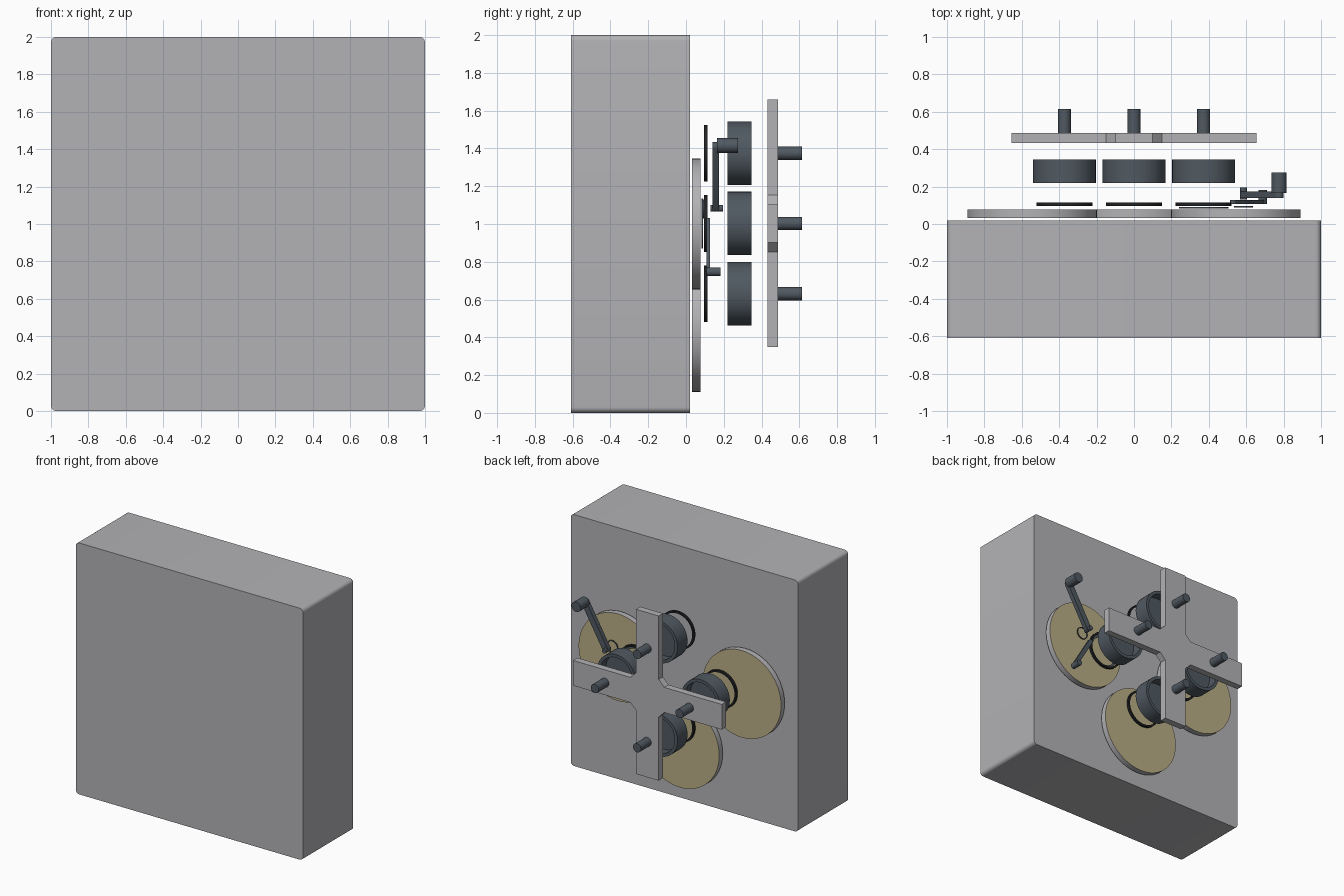
import bpy, bmesh, math
from mathutils import Matrix, Vector

if "Cube" in bpy.data.objects:
    bpy.data.objects.remove(bpy.data.objects["Cube"], do_unlink=True)


def material(name, r, g, b):
    m = bpy.data.materials.new(name)
    m.use_nodes = True
    m.diffuse_color = (r, g, b, 1)
    m.node_tree.nodes["Principled BSDF"].inputs["Base Color"].default_value = (r, g, b, 1)
    return m


GREY = material("light_grey", 0.45, 0.45, 0.47)
TAN = material("tan", 0.49, 0.42, 0.24)
DARK = material("dark_slate", 0.08, 0.1, 0.12)
BLACK = material("black_rubber", 0.015, 0.016, 0.018)


def finish(name, bm, *mats):
    bmesh.ops.recalc_face_normals(bm, faces=bm.faces)
    mesh = bpy.data.meshes.new(name)
    bm.to_mesh(mesh)
    bm.free()
    obj = bpy.data.objects.new(name, mesh)
    bpy.context.collection.objects.link(obj)
    for m in mats:
        mesh.materials.append(m)
    bpy.ops.object.select_all(action='DESELECT')
    obj.select_set(True)
    bpy.context.view_layer.objects.active = obj
    bpy.ops.object.shade_smooth_by_angle(angle=math.radians(35))
    return obj


def prism(name, outline, y0, y1, mat):
    """Extrude an outline in the xz plane along y."""
    bm = bmesh.new()
    face = bm.faces.new([bm.verts.new((x, y0, z)) for x, z in outline])
    ext = bmesh.ops.extrude_face_region(bm, geom=[face])
    moved = [v for v in ext["geom"] if isinstance(v, bmesh.types.BMVert)]
    bmesh.ops.translate(bm, vec=(0, y1 - y0, 0), verts=moved)
    return finish(name, bm, mat)


def lathe(name, profile, x, z, *mats, closed=False, steps=48):
    """Revolve (radius, y) points about an axis along y."""
    bm = bmesh.new()
    verts = [bm.verts.new((r, y, 0)) for r, y in profile]
    edges = [bm.edges.new(p) for p in zip(verts, verts[1:])]
    if closed:
        edges.append(bm.edges.new((verts[-1], verts[0])))
    bmesh.ops.spin(bm, geom=verts + edges, cent=(0, 0, 0), axis=(0, 1, 0),
                   angle=math.tau, steps=steps)
    bmesh.ops.remove_doubles(bm, verts=bm.verts, dist=0.0001)
    bmesh.ops.transform(bm, matrix=Matrix.Translation((x, 0, z)), verts=bm.verts)
    return finish(name, bm, *mats)


def rod(name, radius, y0, y1, x, z, *mats, steps=32):
    return lathe(name, [(0, y0), (radius, y0), (radius, y1), (0, y1)], x, z, *mats, steps=steps)


def ring(name, outer, inner, y0, y1, x, z, mat):
    return lathe(name, [(inner, y0), (outer, y0), (outer, y1), (inner, y1)], x, z, mat, closed=True)


def bar(name, start, end, width, y0, y1, mat):
    """Flat lever with round ends."""
    a, b = Vector(start), Vector(end)
    ang = math.atan2(b.y - a.y, b.x - a.x)
    pts = []
    for centre, turn in ((b, -math.pi / 2), (a, math.pi / 2)):
        for i in range(9):
            t = ang + turn + math.pi * i / 8
            pts.append((centre.x + width / 2 * math.cos(t), centre.y + width / 2 * math.sin(t)))
    return prism(name, pts, y0, y1, mat)


# Housing block with rounded upright corners
RAD = 0.03
outline = []
for k, (sx, sz) in enumerate(((1, 1), (-1, 1), (-1, -1), (1, -1))):
    for i in range(7):
        t = math.pi / 2 * (k + i / 6)
        outline.append((sx * (1 - RAD) + RAD * math.cos(t), 1 + sz * (1 - RAD) + RAD * math.sin(t)))
prism("housing", outline, -0.61, 0.02, GREY)

# Round pads with tan back faces
for label, x, z in (("left", 0.545, 1.0), ("right", -0.545, 1.0), ("lower", 0, 0.457)):
    pad = rod(label + "_pad", 0.346, 0.032, 0.077, x, z, GREY, TAN, steps=64)
    for p in pad.data.polygons:
        if p.normal.y > 0.9:
            p.material_index = 1

# Four sets of seal, cup and stud around the centre
SPREAD = 0.372
for label, dx, dz in (("left", 1, 0), ("right", -1, 0), ("upper", 0, 1), ("lower", 0, -1)):
    x, z = SPREAD * dx, 1.003 + SPREAD * dz
    ring(label + "_seal", 0.15, 0.135, 0.096, 0.115, x, z, BLACK)
    lathe(label + "_cup", [(0, 0.22), (0.168, 0.22), (0.168, 0.346), (0.143, 0.346),
                           (0.143, 0.27), (0, 0.27)], x, z, DARK)
    rod(label + "_stud", 0.035, 0.48, 0.615, x, z, DARK)

# Cross-shaped plate with chamfered inner corners
ARM, HALF, CUT = 0.655, 0.1, 0.15
quarter = [(ARM, -HALF), (ARM, HALF), (CUT, HALF), (HALF, CUT)]
cross = []
for k in range(4):
    c, s = (1, 0, -1, 0)[k], (0, 1, 0, -1)[k]
    cross += [(c * u - s * v, 1.003 + s * u + c * v) for u, v in quarter]
prism("cross_plate", cross, 0.432, 0.486, GREY)

# Thin rings on the left pad
ring("inner_ring", 0.132, 0.115, 0.082, 0.09, SPREAD, 1.003, DARK)
ring("small_ring", 0.05, 0.044, 0.088, 0.096, 0.585, 1.08, DARK)

# Crank with pivot and handle
bar("crank_arm", (0.59, 1.09), (0.775, 1.41), 0.048, 0.14, 0.175, DARK)
rod("crank_pivot", 0.018, 0.13, 0.195, 0.585, 1.083, DARK)
rod("crank_handle", 0.04, 0.165, 0.275, 0.775, 1.415, DARK)

# Small lever with end pin
bar("small_lever", (0.53, 1.015), (0.688, 0.748), 0.034, 0.108, 0.127, DARK)
rod("lever_pin", 0.023, 0.108, 0.183, 0.688, 0.747, DARK)
